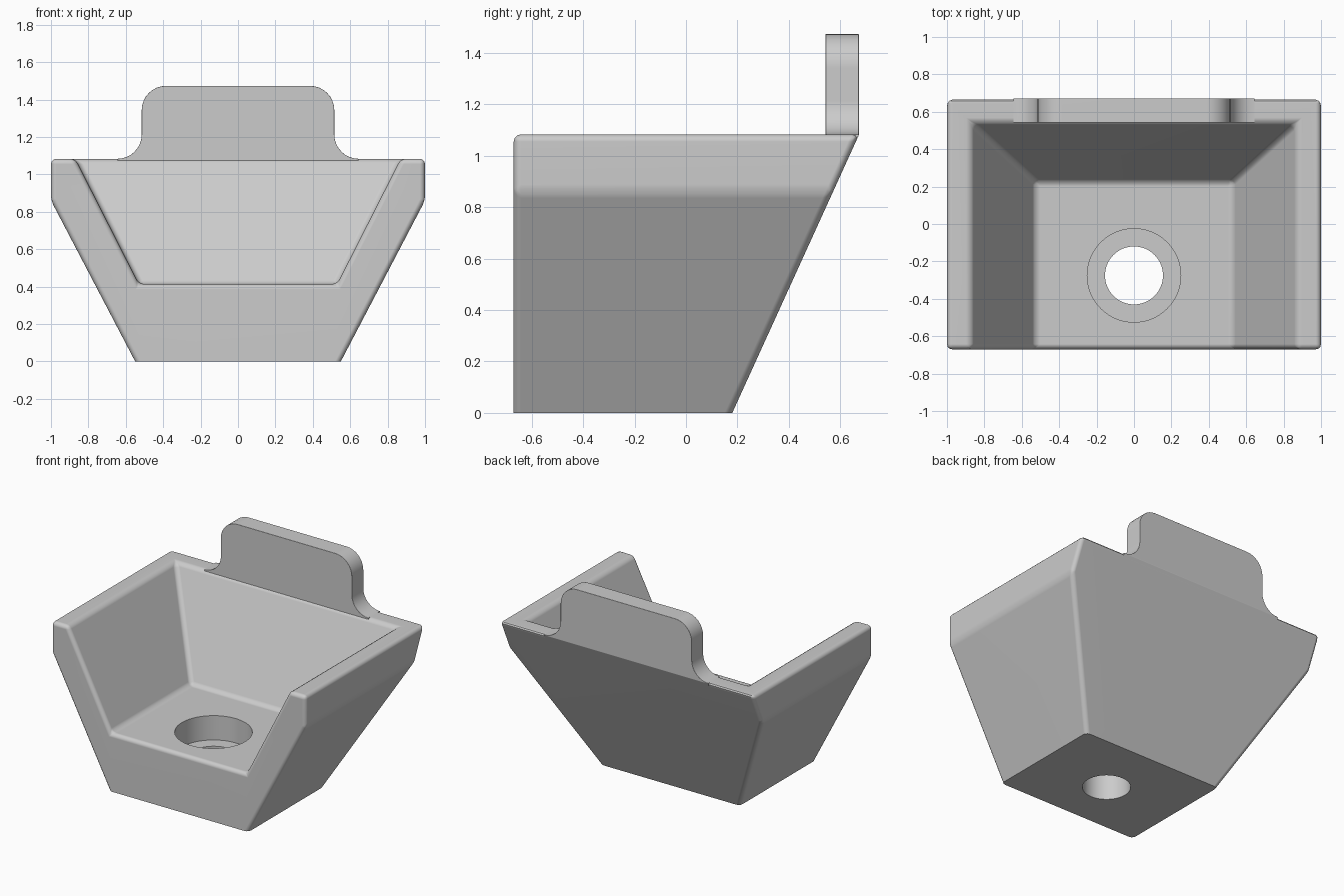
import bpy, bmesh, math
from mathutils import Vector

if "Cube" in bpy.data.objects:
    bpy.data.objects.remove(bpy.data.objects["Cube"], do_unlink=True)

grey = bpy.data.materials.new("light_grey")
grey.use_nodes = True
colour = (0.6, 0.6, 0.6, 1)
grey.diffuse_color = colour
grey.node_tree.nodes["Principled BSDF"].inputs["Base Color"].default_value = colour


def add_object(name, bm):
    mesh = bpy.data.meshes.new(name)
    bmesh.ops.recalc_face_normals(bm, faces=bm.faces)
    bm.to_mesh(mesh)
    bm.free()
    obj = bpy.data.objects.new(name, mesh)
    mesh.materials.append(grey)
    bpy.context.collection.objects.link(obj)
    return obj


def prism(name, half, y0, y1, low, high):
    """Mirror a right-hand (x, z) outline, extrude along y, slice the back
    along the sloping line from low to high, both given as (y, z)."""
    bm = bmesh.new()
    outline = half + [(-x, z) for x, z in reversed(half)]
    face = bm.faces.new([bm.verts.new((x, y0, z)) for x, z in outline])
    moved = bmesh.ops.extrude_face_region(bm, geom=[face])["geom"]
    bmesh.ops.translate(bm, vec=(0, y1 - y0, 0),
                        verts=[v for v in moved if isinstance(v, bmesh.types.BMVert)])
    normal = Vector((0, high[1] - low[1], low[0] - high[0]))
    cut = bmesh.ops.bisect_plane(bm, geom=bm.verts[:] + bm.edges[:] + bm.faces[:],
                                 plane_co=(0, low[0], low[1]), plane_no=normal,
                                 clear_outer=True)
    rim = [e for e in cut["geom_cut"] if isinstance(e, bmesh.types.BMEdge)]
    bmesh.ops.contextual_create(bm, geom=rim)
    return add_object(name, bm)


def cylinder(name, radius, z0, z1):
    bm = bmesh.new()
    bmesh.ops.create_cone(bm, cap_ends=True, segments=64, radius1=radius,
                          radius2=radius, depth=z1 - z0)
    bmesh.ops.translate(bm, vec=(0, -0.275, (z0 + z1) / 2), verts=bm.verts)
    return add_object(name, bm)


def round_edges(obj, rule, width):
    bm = bmesh.new()
    bm.from_mesh(obj.data)
    edges = [e for e in bm.edges if len(e.link_faces) == 2
             and e.calc_face_angle() > 0.3 and rule(e)]
    bmesh.ops.bevel(bm, geom=edges, offset=width, segments=3, profile=0.5,
                    affect='EDGES', clamp_overlap=True)
    bm.to_mesh(obj.data)
    bm.free()


def finish(obj):
    bpy.ops.object.select_all(action='DESELECT')
    obj.select_set(True)
    bpy.context.view_layer.objects.active = obj
    bpy.ops.object.shade_smooth_by_angle(angle=math.radians(35))
    weighted = obj.modifiers.new("even_shading", 'WEIGHTED_NORMAL')
    weighted.keep_sharp = True


# Tray body with its cavity and stepped screw hole
back_low, back_high = (0.18, 0), (0.672, 1.08)
body = prism("tray_body", [(0.55, 0), (1, 0.86), (1, 1.083)], -0.67, 1,
             back_low, back_high)
cutters = [
    prism("cavity_cutter", [(0.53, 0.413), (0.98, 1.3)], -1, 1,
          (0.23, 0.413), (0.54, 1.083)),
    cylinder("counterbore_cutter", 0.25, 0.24, 0.8),
    cylinder("through_hole_cutter", 0.155, -0.2, 0.6),
]
for cutter in cutters:
    mod = body.modifiers.new(cutter.name, 'BOOLEAN')
    mod.operation = 'DIFFERENCE'
    mod.solver = 'EXACT'
    mod.object = cutter
graph = bpy.context.evaluated_depsgraph_get()
baked = bpy.data.meshes.new_from_object(body.evaluated_get(graph))
body.modifiers.clear()
body.data = baked
for cutter in cutters:
    bpy.data.objects.remove(cutter, do_unlink=True)


def soft_body_edge(edge):
    a, b = edge.verts
    on_base = max(a.co.z, b.co.z) < 0.01
    in_bore = all(math.hypot(v.co.x, v.co.y + 0.275) < 0.27 for v in (a, b))
    return not on_base and not in_bore


round_edges(body, soft_body_edge, 0.028)
finish(body)

# Upright back tab with rounded top corners and flared foot
r = 0.13
half = [(0.645, 1.0)]
for i in range(9):
    t = math.pi / 2 * i / 8
    half.append((0.645 - r * math.sin(t), 1.083 + r - r * math.cos(t)))
for i in range(9):
    t = math.pi / 2 * i / 8
    half.append((0.515 - r + r * math.cos(t), 1.473 - r + r * math.sin(t)))
tab = prism("back_tab", half, 0.543, 0.672, back_low, back_high)
round_edges(tab, lambda e: min(v.co.z for v in e.verts) > 1.075
            and abs(e.verts[0].co.y - e.verts[1].co.y) < 0.05, 0.028)
finish(tab)
